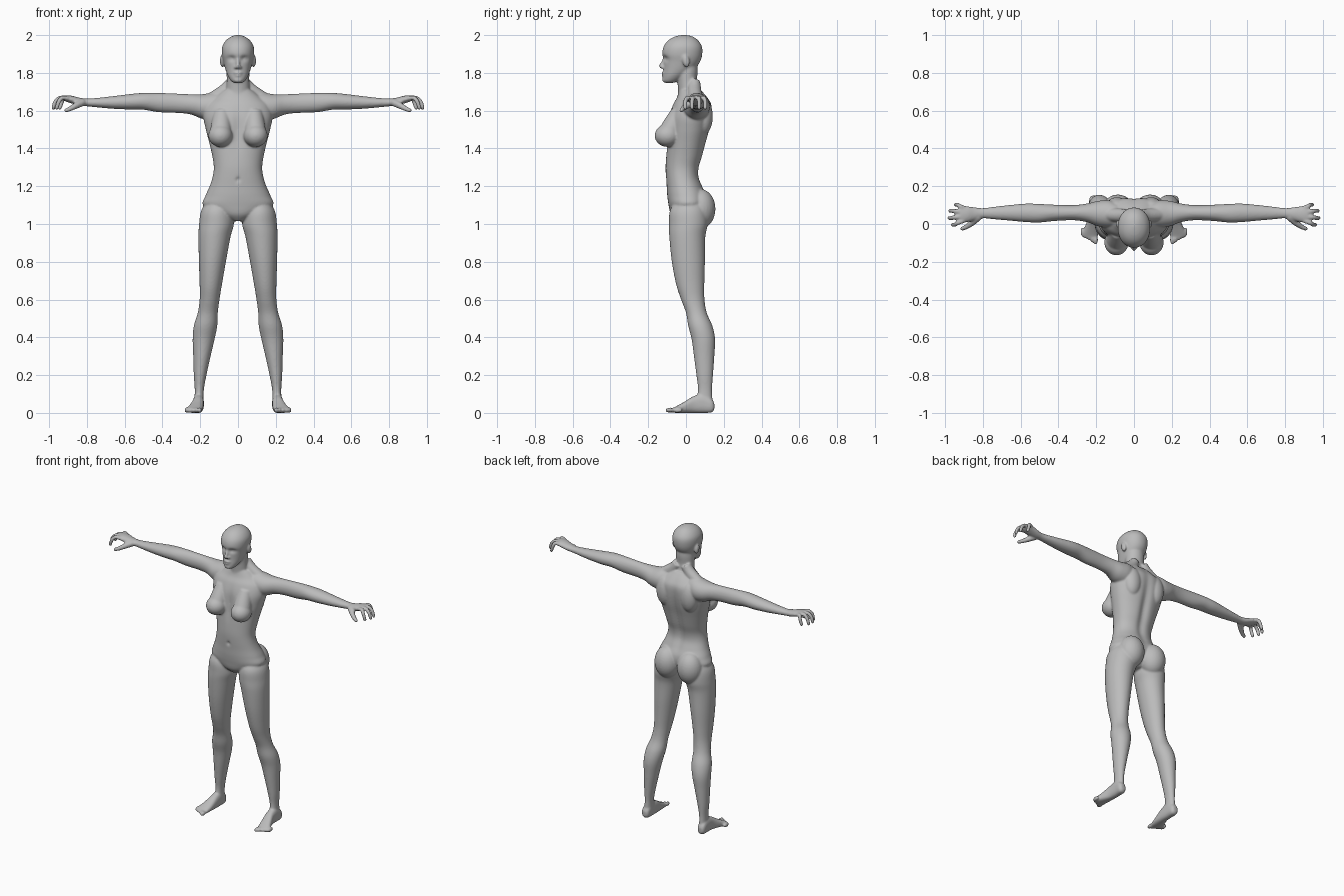
import bpy, bmesh, math
from mathutils import Vector, Matrix

bm = bmesh.new()


def skin(rings):
    """Bridge rings of points into a closed skin and return its vertices."""
    vs = [[bm.verts.new(p) for p in r] for r in rings]
    n = len(vs[0])
    for a, b in zip(vs, vs[1:]):
        for i in range(n):
            bm.faces.new((a[i], a[(i + 1) % n], b[(i + 1) % n], b[i]))
    bm.faces.new(vs[0][::-1])
    bm.faces.new(vs[-1])
    return [v for r in vs for v in r]


def refine(rows, steps=6):
    """Catmull-Rom interpolation of section rows."""
    rows = [Vector(r) for r in rows]
    p = [rows[0]] + rows + [rows[-1]]
    out = []
    for i in range(1, len(p) - 2):
        a, b, c, d = p[i - 1:i + 3]
        for k in range(steps):
            t = k / steps
            out.append(b + (c - a) * (t / 2) + (2 * a - 5 * b + 4 * c - d) * (t * t / 2)
                       + (3 * b - a - 3 * c + d) * (t ** 3 / 2))
    return out + [rows[-1]]


def loft(axis, rows, power=2.0, n=48):
    """Rows: position on axis, then low/high bounds on the two other axes."""
    u, v = [k for k in range(3) if k != axis]
    rings = []
    for pos, u0, u1, v0, v1 in refine(rows):
        ring = []
        for i in range(n):
            a = 2 * math.pi * i / n
            c, s = math.cos(a), math.sin(a)
            p = [0, 0, 0]
            p[axis] = pos
            p[u] = (u0 + u1) / 2 + (u1 - u0) / 2 * math.copysign(abs(c) ** (2 / power), c)
            p[v] = (v0 + v1) / 2 + (v1 - v0) / 2 * math.copysign(abs(s) ** (2 / power), s)
            ring.append(p)
        rings.append(ring)
    return skin(rings)


def tube(rows, n=14):
    """Rows: x, y, z, radius."""
    pts = refine(rows, 5)
    rings = []
    for i, q in enumerate(pts):
        t = (pts[min(i + 1, len(pts) - 1)] - pts[max(i - 1, 0)]).xyz.normalized()
        s = t.cross(Vector((0.1, 0.9, 0.2))).normalized()
        w = t.cross(s)
        rings.append([q.xyz + q.w * (s * math.cos(2 * math.pi * k / n) + w * math.sin(2 * math.pi * k / n))
                      for k in range(n)])
    skin(rings)
    ball(pts[-1].xyz, [pts[-1].w] * 3)


def ball(c, r, tilt=0.0):
    m = Matrix.Translation(c) @ Matrix.Rotation(tilt, 4, 'X') @ Matrix.Diagonal((*r, 1))
    bmesh.ops.create_uvsphere(bm, u_segments=28, v_segments=18, radius=1, matrix=m)


def dent(verts, x, z, rx, rz, depth, front):
    """Push the front or back skin inward around a point."""
    for v in verts:
        if (v.co.y < 0) == front:
            g = math.exp(-((v.co.x - x) / rx) ** 2 - ((v.co.z - z) / rz) ** 2)
            v.co.y += depth * g if front else -depth * g


# leg, hip to ankle
loft(2, [(1.13, .06, .16, -.05, .09), (1.07, .03, .195, -.085, .11), (1.0, .022, .206, -.09, .115),
         (.93, .04, .209, -.088, .102), (.8, .064, .207, -.075, .10), (.68, .085, .203, -.052, .097),
         (.6, .098, .203, -.026, .098), (.53, .107, .213, 0, .11), (.46, .11, .234, .012, .14),
         (.39, .124, .24, .03, .154), (.3, .145, .237, .042, .15), (.2, .167, .234, .055, .143),
         (.12, .181, .229, .063, .138), (.05, .181, .232, .05, .142)])
# buttock
ball((.085, .075, 1.08), (.083, .081, .105))
# foot and toes
loft(1, [(.15, .196, .224, .018, .05), (.135, .184, .236, .002, .075), (.09, .181, .237, 0, .1),
         (.04, .181, .241, 0, .088), (-.01, .184, .258, 0, .058), (-.05, .189, .274, 0, .036),
         (-.07, .192, .272, .002, .026)], 2.5)
for i in range(5):
    ball((.203 + .0175 * i, -.084 + .0105 * i, .014), (.0125 if i == 0 else .0095, .026, .014))
# arm, shoulder to knuckles
loft(0, [(.07, -.01, .1, 1.57, 1.7), (.13, -.02, .125, 1.55, 1.697), (.19, -.012, .122, 1.557, 1.687),
         (.25, .01, .108, 1.58, 1.687), (.32, .02, .1, 1.588, 1.69), (.42, .016, .102, 1.592, 1.694),
         (.5, .008, .106, 1.605, 1.694), (.57, .01, .108, 1.606, 1.688), (.66, .018, .1, 1.61, 1.677),
         (.74, .025, .091, 1.617, 1.668), (.8, .03, .084, 1.623, 1.664), (.84, .02, .088, 1.627, 1.669),
         (.88, .01, .094, 1.638, 1.679), (.915, .008, .095, 1.65, 1.681), (.925, .015, .09, 1.655, 1.677)])
# fingers and thumb
for y0, y1, reach in ((.086, .102, -.035), (.064, .07, -.004), (.04, .032, 0), (.017, -.004, -.018)):
    r = reach
    tube([(.9, y0, 1.664, .0125), (.94 + r / 2, (y0 + y1) / 2, 1.668, .012),
          (.967 + r, y1, 1.647, .0115), (.978 + r, y1, 1.615, .0105)])
tube([(.82, .04, 1.645, .02), (.855, .008, 1.628, .0175), (.885, -.014, 1.612, .0135), (.908, -.024, 1.602, .0115)])
# breast
ball((.093, -.098, 1.468), (.064, .068, .06))
tube([(.085, -.035, 1.59, .045), (.088, -.066, 1.53, .053), (.092, -.09, 1.48, .058)], 24)
# shoulder blade and trapezius
ball((.09, .09, 1.57), (.06, .052, .1))
tube([(.03, .045, 1.755, .03), (.065, .045, 1.71, .036), (.13, .05, 1.665, .036)], 20)
# ear
ball((.083, 0, 1.863), (.013, .019, .034), .2)

# mirror all side parts
dup = bmesh.ops.duplicate(bm, geom=bm.verts[:] + bm.edges[:] + bm.faces[:])
for e in dup["geom"]:
    if isinstance(e, bmesh.types.BMVert):
        e.co.x *= -1

# torso with spine groove and navel
torso = loft(2, [(z, -w, w, f, b) for z, w, f, b in (
    (1.015, .03, -.05, .05), (1.05, .11, -.08, .085), (1.1, .185, -.092, .11), (1.15, .172, -.099, .11),
    (1.2, .15, -.102, .088), (1.25, .134, -.106, .07), (1.3, .128, -.108, .072), (1.36, .136, -.105, .09),
    (1.43, .152, -.1, .108), (1.5, .17, -.098, .127), (1.57, .183, -.09, .138), (1.63, .17, -.07, .137),
    (1.67, .125, -.048, .115), (1.71, .075, -.036, .08))], 2.2, 96)
dent(torso, 0, 1.4, .028, .22, .016, False)
dent(torso, 0, 1.235, .009, .012, .012, True)
dent(torso, 0, 1.5, .022, .09, .01, True)
# neck
loft(2, [(1.63, -.07, .07, -.055, .1), (1.69, -.064, .064, -.042, .07), (1.75, -.06, .06, -.045, .058),
         (1.81, -.06, .06, -.05, .062), (1.86, -.055, .055, -.04, .06)])
# head with eye sockets
head = loft(2, [(z, -w, w, f, b) for z, w, f, b in (
    (1.747, .02, -.112, -.07), (1.757, .036, -.122, -.04), (1.785, .054, -.121, .0), (1.82, .067, -.118, .045),
    (1.86, .077, -.119, .075), (1.9, .085, -.126, .086), (1.94, .083, -.118, .084), (1.972, .064, -.094, .064),
    (1.992, .036, -.06, .036), (2.001, .008, -.02, .0))], 2.1, 96)
for s in (-1, 1):
    dent(head, s * .033, 1.876, .02, .013, .017, True)
    ball((s * .032, -.088, 1.875), (.017, .015, .011))
    ball((s * .012, -.122, 1.829), (.009, .011, .008))
# nose, lips and chin
tube([(0, -.112, 1.885, .008), (0, -.122, 1.858, .009), (0, -.131, 1.836, .0125)])
ball((0, -.117, 1.8), (.024, .013, .007))
ball((0, -.115, 1.785), (.02, .013, .008))
ball((0, -.112, 1.762), (.022, .014, .014))

bmesh.ops.recalc_face_normals(bm, faces=bm.faces[:])
mesh = bpy.data.meshes.new("body")
bm.to_mesh(mesh)
bm.free()
body = bpy.data.objects.new("body", mesh)
bpy.context.collection.objects.link(body)

# fuse the parts into one smooth skin
fuse = body.modifiers.new("fuse", 'REMESH')
fuse.mode = 'VOXEL'
fuse.voxel_size = 0.0055
fuse.use_smooth_shade = True
soft = body.modifiers.new("soften", 'SMOOTH')
soft.factor = 0.5
soft.iterations = 7

clay = bpy.data.materials.new("grey clay")
clay.diffuse_color = (0.5, 0.5, 0.5, 1)
mesh.materials.append(clay)
for p in mesh.polygons:
    p.use_smooth = True
